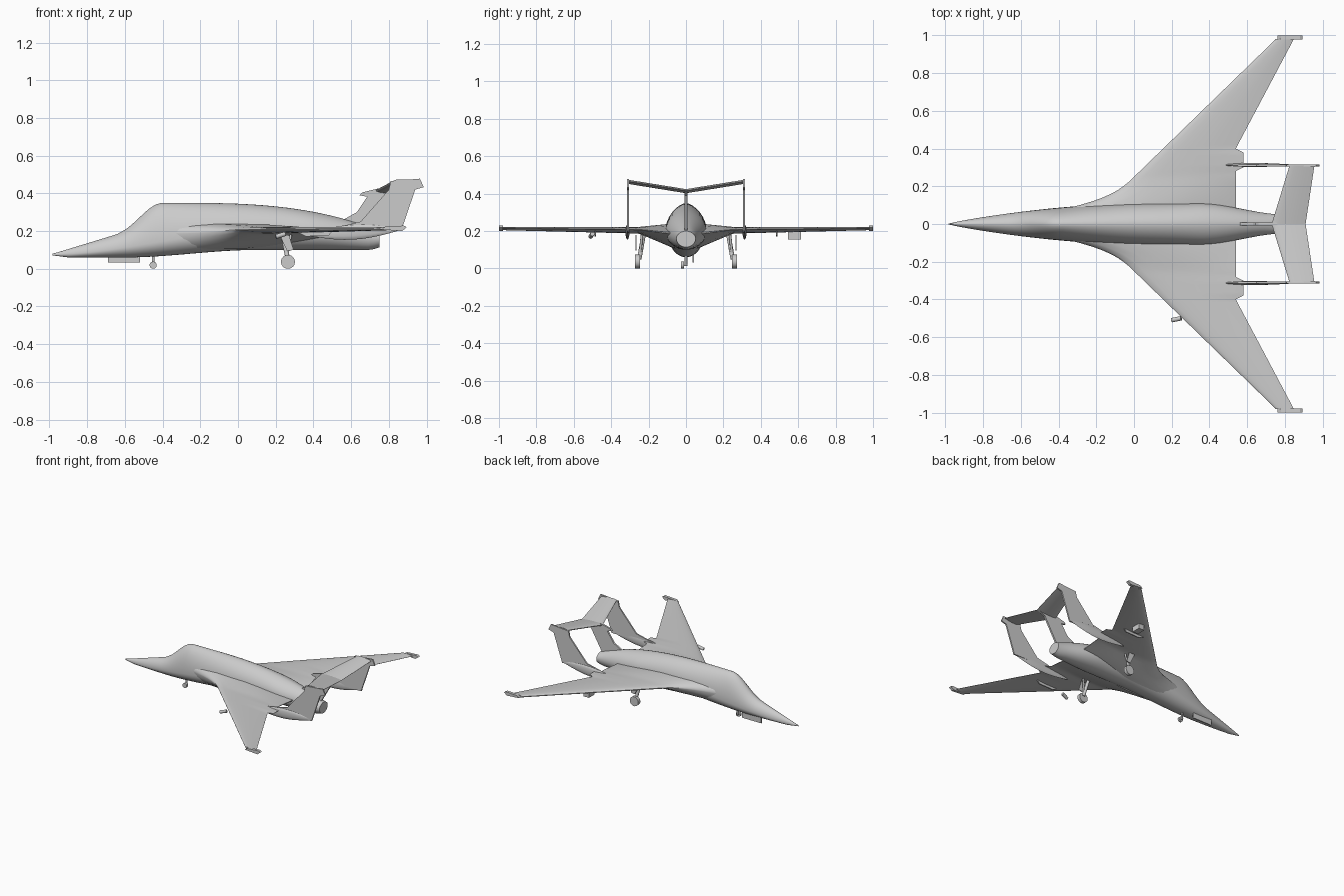
import bpy, bmesh
from math import sin, cos, pi, radians, copysign
from mathutils import Vector

cube = bpy.data.objects.get("Cube")
if cube:
    bpy.data.objects.remove(cube)

shade = (0.6, 0.6, 0.6, 1)
grey = bpy.data.materials.new("airframe grey")
grey.use_nodes = True
grey.diffuse_color = shade
grey.node_tree.nodes["Principled BSDF"].inputs["Base Color"].default_value = shade


def loft(name, rings, mirror=False, angle=40):
    # Skin a row of equal rings, cap both ends and optionally mirror across the centreline
    bm = bmesh.new()
    loops = [[bm.verts.new(point) for point in ring] for ring in rings]
    for near, far in zip(loops, loops[1:]):
        for i in range(len(near)):
            bm.faces.new((near[i - 1], near[i], far[i], far[i - 1]))
    bm.faces.new(loops[0])
    bm.faces.new(loops[-1])
    bmesh.ops.recalc_face_normals(bm, faces=bm.faces)
    mesh = bpy.data.meshes.new(name)
    bm.to_mesh(mesh)
    bm.free()
    mesh.materials.append(grey)
    part = bpy.data.objects.new(name, mesh)
    bpy.context.collection.objects.link(part)
    if mirror:
        modifier = part.modifiers.new("mirror", "MIRROR")
        modifier.use_axis = (False, True, False)
    bpy.ops.object.select_all(action="DESELECT")
    part.select_set(True)
    bpy.context.view_layer.objects.active = part
    bpy.ops.object.shade_smooth_by_angle(angle=radians(angle))


def plate(name, outline, y, thick, mirror=False):
    # Upright panel from a side outline
    sides = (y - thick / 2, y + thick / 2)
    loft(name, [[(x, side, z) for x, z in outline] for side in sides], mirror, angle=20)


def circle(sides):
    return [(cos(2 * pi * i / sides), sin(2 * pi * i / sides)) for i in range(sides)]


def rod(name, start, end, radius, mirror=False):
    start, end = Vector(start), Vector(end)
    axis = (end - start).normalized()
    across = axis.orthogonal().normalized()
    other = axis.cross(across)
    rings = [[centre + radius * (across * c + other * s) for c, s in circle(20)]
             for centre in (start, end)]
    loft(name, rings, mirror)


def ramp(x, start, end):
    return min(1, max(0, (x - start) / (end - start)))


def ease(x, start, end):
    t = ramp(x, start, end)
    return t * t * (3 - 2 * t)


def body_ring(x):
    # Long nose, raised canopy, gently falling spine and narrowing tail
    top = 0.08 + 0.11 * ramp(x, -0.98, -0.62) + 0.16 * ease(x, -0.65, -0.4)
    top -= 0.15 * ramp(x, -0.36, 0.75) ** 3
    mid = 0.075 + 0.125 * ease(x, -1, 0.1) - 0.04 * ease(x, 0.3, 0.75)
    bottom = 0.071 - 0.011 * ramp(x, -0.98, -0.9) + 0.04 * ease(x, -0.6, 0.1)
    bottom += 0.015 * ease(x, 0.7, 0.76)
    half = 0.11 * sin(pi / 2 * ramp(x, -0.99, 0.1)) ** 0.85 - 0.06 * ease(x, 0.35, 0.8)
    ring = []
    for c, s in circle(32):
        if s > 0:
            ring.append((x, half * copysign(abs(c) ** 1.15, c), mid + (top - mid) * s))
        else:
            ring.append((x, half * c, mid + (mid - bottom) * s))
    return ring


def foil_ring(y, lead, trail, top, bottom, steps=10):
    # Aerofoil section with a rounded nose and thin trailing edge
    mid = bottom + 0.6 * (top - bottom)
    upper, lower = [], []
    for i in range(steps + 1):
        t = (1 - cos(pi * i / steps)) / 2
        height = min(1, 2.6 * t ** 0.5 * (1 - t) + 0.06)
        x = lead + (trail - lead) * t
        upper.append((x, y, mid + (top - mid) * height))
        lower.append((x, y, mid - (mid - bottom) * height))
    return upper + lower[::-1]


def wing_ring(y):
    # Straight swept panel with a curved root fairing and a stepped trailing edge
    root = max(0, 0.25 - y)
    lead = 1.03 * (y - 0.25) - 40 * root ** 3
    trail = 0.54 + 0.53 * max(0, y - 0.4)
    if 0.29 < y < 0.39:
        trail += 0.04
    return foil_ring(y, lead, trail, 0.222 + 0.1 * root, 0.18 + 0.025 * y - 0.4 * root)


def boom_ring(t):
    # Spindle that rises towards the tail
    swell = sin(pi * (0.02 + 0.96 * t))
    return [(0.36 + 0.51 * t, 0.313 + 0.011 * swell * c, 0.18 + 0.03 * t + 0.04 * swell * s)
            for c, s in circle(12)]


# Fuselage, wings and twin booms
loft("fuselage", [body_ring(-0.985 + 1.735 * i / 60) for i in range(61)], angle=50)
loft("wing", [wing_ring(0.06 + 0.02 * i) for i in range(47)], mirror=True, angle=35)
loft("tail_boom", [boom_ring(i / 10) for i in range(11)], mirror=True)

# Wing tip fairing
plate("wing_tip", [(0.76, 0.208), (0.78, 0.223), (0.88, 0.229), (0.895, 0.22), (0.87, 0.2)],
      y=0.989, thick=0.022, mirror=True)

# Outer and centre fins
plate("outer_fin", [(0.48, 0.21), (0.65, 0.25), (0.8, 0.42), (0.81, 0.465), (0.965, 0.478),
                    (0.985, 0.433), (0.94, 0.42), (0.865, 0.2), (0.6, 0.2)],
      y=0.31, thick=0.011, mirror=True)
plate("centre_fin", [(0.54, 0.25), (0.63, 0.3), (0.685, 0.382), (0.645, 0.39), (0.66, 0.405),
                     (0.74, 0.425), (0.9, 0.415), (0.84, 0.39), (0.73, 0.2), (0.6, 0.2)],
      y=0, thick=0.014)

# Shallow V tailplane joining the fins
loft("tailplane", [foil_ring(0, lead=0.73, trail=0.91, top=0.424, bottom=0.402),
                   foil_ring(0.31, lead=0.825, trail=0.957, top=0.474, bottom=0.452)],
     mirror=True, angle=35)

# Main landing gear
rod("main_leg", (0.235, 0.225, 0.19), (0.265, 0.25, 0.05), radius=0.012, mirror=True)
rod("main_brace", (0.28, 0.235, 0.18), (0.262, 0.246, 0.08), radius=0.007, mirror=True)
rod("main_wheel", (0.265, 0.246, 0.037), (0.265, 0.272, 0.037), radius=0.037, mirror=True)
plate("main_gear_door", [(0.22, 0.18), (0.27, 0.18), (0.295, 0.1), (0.26, 0.095)],
      y=0.268, thick=0.006, mirror=True)

# Nose landing gear and its door
rod("nose_leg", (-0.45, 0, 0.09), (-0.45, 0, 0.02), radius=0.007)
rod("nose_wheel", (-0.45, -0.026, 0.019), (-0.45, -0.01, 0.019), radius=0.019)
rod("nose_axle", (-0.45, -0.02, 0.019), (-0.45, 0.008, 0.019), radius=0.006)
plate("nose_gear_door", [(-0.69, 0.08), (-0.52, 0.08), (-0.52, 0.032), (-0.69, 0.032)],
      y=0.04, thick=0.008)

# Underwing blades, leading edge probe and flap
plate("underwing_blade", [(0.3, 0.2), (0.5, 0.2), (0.48, 0.175), (0.36, 0.172)],
      y=0.485, thick=0.008, mirror=True)
rod("wing_probe", (0.2, -0.51, 0.17), (0.25, -0.5, 0.185), radius=0.012)
plate("underwing_flap", [(0.42, 0.2), (0.47, 0.2), (0.47, 0.155), (0.42, 0.155)],
      y=0.58, thick=0.07)
